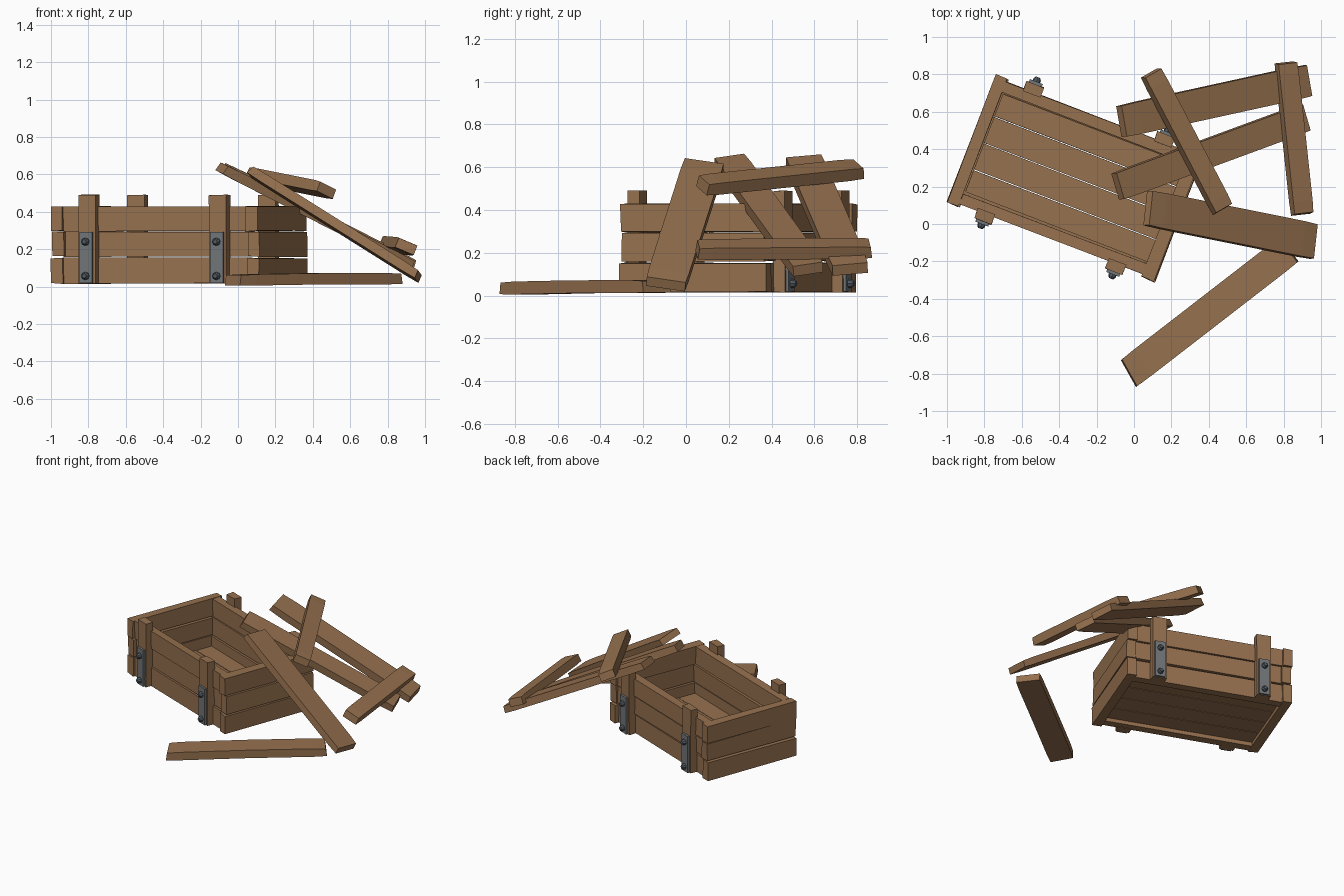
import bpy, bmesh, math, random
from mathutils import Vector, Matrix

if "Cube" in bpy.data.objects:
    bpy.data.objects.remove(bpy.data.objects["Cube"])

random.seed(4)


def material(name, rgb):
    m = bpy.data.materials.new(name)
    m.diffuse_color = (*rgb, 1)
    m.use_nodes = True
    m.node_tree.nodes["Principled BSDF"].inputs["Base Color"].default_value = m.diffuse_color
    return m


WOOD = material("brown wood", (0.305, 0.165, 0.078))
METAL = material("grey iron", (0.17, 0.18, 0.19))
BOLT = material("dark iron", (0.085, 0.105, 0.125))

# Crate is turned in plan; everything in it is built in local u, v, z
CRATE = Matrix.Translation((-0.315, 0.245, 0)) @ Matrix.Rotation(math.radians(-21), 4, 'Z')


def finish(name, bm, mat):
    bmesh.ops.recalc_face_normals(bm, faces=bm.faces[:])
    me = bpy.data.meshes.new(name)
    bm.to_mesh(me)
    bm.free()
    me.materials.append(mat)
    ob = bpy.data.objects.new(name, me)
    bpy.context.collection.objects.link(ob)
    return ob


def box(name, lo, hi, mat=WOOD, jit=0.0):
    """Box in crate space with slightly uneven corners."""
    bm = bmesh.new()
    bmesh.ops.create_cube(bm, size=1)
    for v in bm.verts:
        for i in range(3):
            v.co[i] = (lo[i] if v.co[i] < 0 else hi[i]) + random.uniform(-jit, jit)
    bm.transform(CRATE)
    return finish(name, bm, mat)


def plank(name, p0, p1, width, thick, normal, skew=0.0, bend=0.0):
    """Loose plank from p0 to p1 with worn ends and a slight bend."""
    p0, p1 = Vector(p0), Vector(p1)
    d = (p1 - p0).normalized()
    n = Vector(normal)
    n = (n - d * n.dot(d)).normalized()
    s = n.cross(d)
    length = (p1 - p0).length
    bm = bmesh.new()
    rings = []
    for t in (0, 0.09, 0.5, 0.92, 1):
        end = t in (0, 1)
        ring = []
        for a, b in ((-1, -1), (1, -1), (1, 1), (-1, 1)):
            along = t * length + (skew * a if t == 0 else 0)
            if end and b > 0:
                along += 0.008 if t == 0 else -0.008
            h = b * thick / 2 * (0.9 if end else 1)
            h += bend * (1 - (2 * t - 1) ** 2)
            w = a * width / 2 * (0.97 if end else 1)
            ring.append(bm.verts.new(p0 + d * along + s * w + n * h))
        rings.append(ring)
    for r, q in zip(rings, rings[1:]):
        for i in range(4):
            j = (i + 1) % 4
            bm.faces.new((r[i], r[j], q[j], q[i]))
    bm.faces.new(rings[0])
    bm.faces.new(rings[-1])
    return finish(name, bm, WOOD)


def bolt(name, u, side, z):
    """Eight-sided domed bolt head facing out from the crate side."""
    bm = bmesh.new()
    rings = []
    for r, h in ((0.021, 0.405), (0.021, 0.420), (0.012, 0.433)):
        rings.append([bm.verts.new((u + r * math.cos(k * math.pi / 4), side * h,
                                    z + r * math.sin(k * math.pi / 4))) for k in range(8)])
    for r, q in zip(rings, rings[1:]):
        for i in range(8):
            j = (i + 1) % 8
            bm.faces.new((r[i], r[j], q[j], q[i]))
    bm.faces.new(rings[0])
    bm.faces.new(rings[-1])
    bm.transform(CRATE)
    return finish(name, bm, BOLT)


# Crate walls: three stacked boards on each side and end
ROWS = ((0.017, 0.153), (0.162, 0.293), (0.298, 0.428))
for k, (z0, z1) in enumerate(ROWS):
    for side, word in ((-1, "front"), (1, "back")):
        o = random.uniform(-0.006, 0.006)
        v0, v1 = sorted((side * 0.285 + o, side * 0.345 + o))
        box(f"{word}_wall_board_{k + 1}", (-0.53, v0, z0), (0.53, v1, z1), jit=0.003)
    for side, word in ((-1, "left"), (1, "right")):
        o = random.uniform(-0.006, 0.006)
        e = random.uniform(-0.008, 0.004)
        u0, u1 = sorted((side * 0.525 + o, side * 0.592 + o))
        box(f"{word}_end_board_{k + 1}", (u0, -0.364 - e, z0), (u1, 0.364 + e, z1), jit=0.003)

# Crate floor planks with narrow gaps
for k in range(4):
    c = (k - 1.5) * 0.152
    w = 0.0735
    box(f"floor_board_{k + 1}", (-0.527, c - w, 0.045), (0.527, c + w, 0.075), jit=0.001)

# Corner posts with iron straps and bolts
for side, word in ((-1, "front"), (1, "back")):
    for u, end in ((-0.378, "left"), (0.372, "right")):
        v0, v1 = sorted((side * 0.335, side * 0.393))
        box(f"{word}_{end}_post", (u - 0.05, v0, 0.017), (u + 0.05, v1, 0.49), jit=0.002)
        v0, v1 = sorted((side * 0.385, side * 0.408))
        box(f"{word}_{end}_strap", (u - 0.037, v0, 0.02), (u + 0.037, v1, 0.293), METAL)
        for z in (0.057, 0.24):
            bolt(f"{word}_{end}_bolt", u, side, z)

# Broken lid: loose planks leaning on the crate and lying around it
SLOPE = (0.5, 0, 1)
plank("ground_plank", (-0.03, -0.80, 0.034), (0.83, -0.135, 0.042), 0.168, 0.06, (0, 0, 1), skew=0.012, bend=0.004)
plank("leaning_plank_front", (0.072, 0.085, 0.615), (0.967, -0.095, 0.052), 0.19, 0.05, (0.6, 0.08, 1))
plank("leaning_plank_middle", (-0.09, 0.20, 0.635), (0.92, 0.572, 0.122), 0.15, 0.055, SLOPE)
plank("leaning_plank_back", (-0.07, 0.548, 0.635), (0.935, 0.768, 0.122), 0.172, 0.055, SLOPE)
plank("upper_batten", (0.09, 0.81, 0.592), (0.475, 0.075, 0.515), 0.11, 0.06, (0.42, 0.15, 1))
plank("lower_batten", (0.90, 0.05, 0.215), (0.812, 0.865, 0.222), 0.112, 0.06, (0.42, 0, 1))
